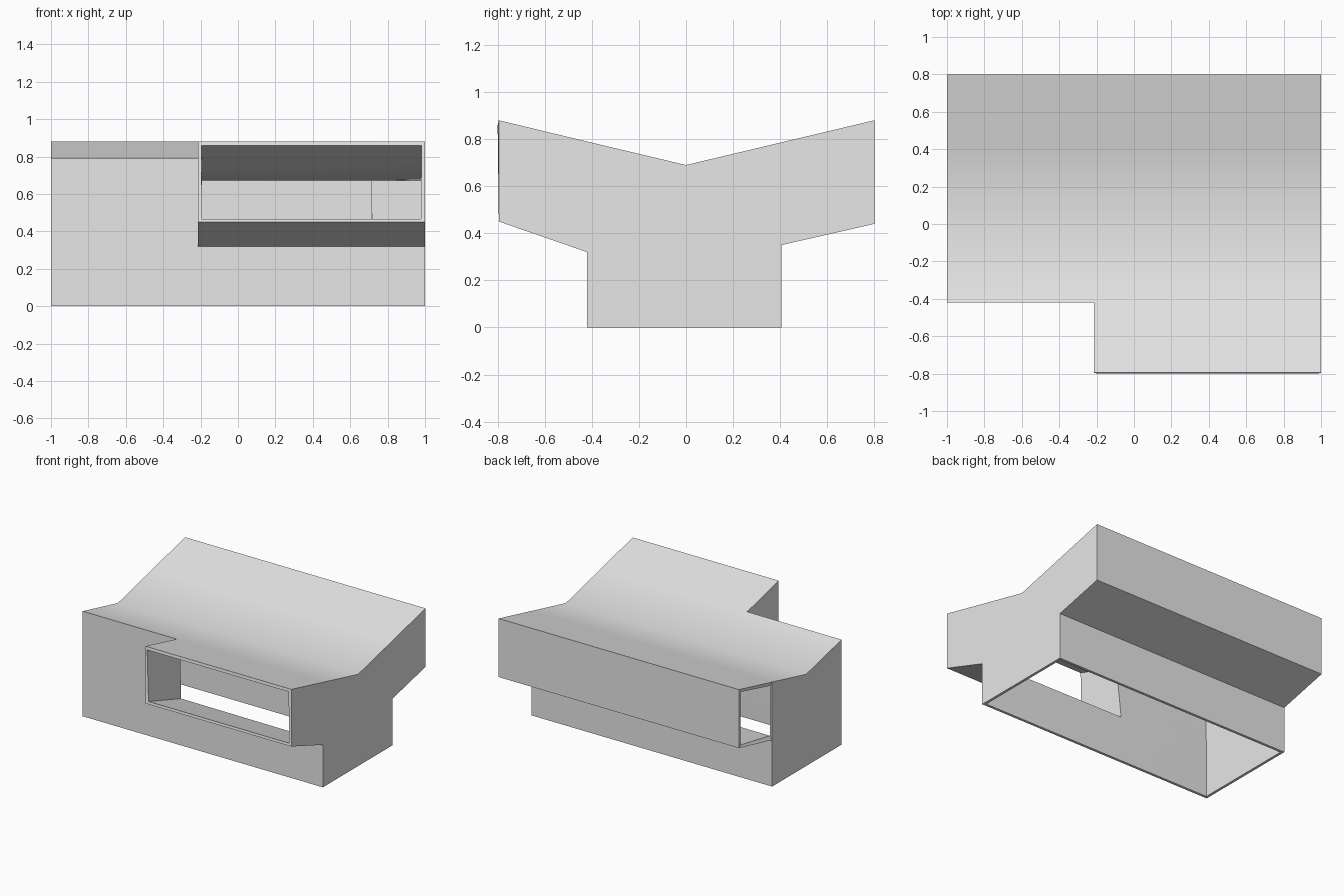
import bpy, bmesh, math

cube = bpy.data.objects.get("Cube")
if cube:
    bpy.data.objects.remove(cube, do_unlink=True)

grey = bpy.data.materials.new("plain grey")
grey.use_nodes = True
grey.diffuse_color = (0.8, 0.8, 0.8, 1)
grey.node_tree.nodes["Principled BSDF"].inputs["Base Color"].default_value = (0.8, 0.8, 0.8, 1)

LEFT, STEP, RIGHT = -1.0, -0.215, 1.0
WALL = 0.02


def roof(y):
    return 0.69 + 0.19 * abs(y) / 0.8


# Cross-section points (y, z)
front_foot, front_knee = (-0.42, 0), (-0.42, 0.32)
front_low, front_top = (-0.795, 0.45), (-0.795, 0.88)
front_eave, valley = (-0.42, roof(0.42)), (0, roof(0))
rear_eave, rear_top = (0.405, roof(0.405)), (0.8, 0.88)
rear_low, rear_knee, rear_foot = (0.8, 0.44), (0.405, 0.35), (0.405, 0)

shared = [front_eave, valley, rear_eave, rear_top, rear_low, rear_knee, rear_foot]
narrow = [front_foot, front_knee] + shared
wide_roof = [front_top] + shared
wide_floor = [front_foot, front_knee, front_low]


def make_object(name, bm):
    mesh = bpy.data.meshes.new(name)
    bm.to_mesh(mesh)
    bm.free()
    mesh.materials.append(grey)
    obj = bpy.data.objects.new(name, mesh)
    bpy.context.collection.objects.link(obj)
    return obj


def add_solidify(obj, thickness, offset):
    mod = obj.modifiers.new("wall thickness", "SOLIDIFY")
    mod.thickness, mod.offset = thickness, offset
    mod.use_even_offset = True


# Outer shell: strips along the length plus end caps, open below and at the two mouths
bm = bmesh.new()


def face(points):
    bm.faces.new([bm.verts.new(p) for p in points])


def strips(profile, x0, x1):
    for (ya, za), (yb, zb) in zip(profile, profile[1:]):
        face([(x0, ya, za), (x1, ya, za), (x1, yb, zb), (x0, yb, zb)])


def cap(profile, x):
    face([(x, y, z) for y, z in profile])


strips(narrow, LEFT, STEP)
strips(wide_roof, STEP, RIGHT)
strips(wide_floor, STEP, RIGHT)
cap(wide_floor + wide_roof, RIGHT)
cap([front_knee, front_low, front_top, front_eave], STEP)
cap([front_foot, front_knee, front_eave, valley, rear_eave, rear_knee, rear_foot], LEFT)
bmesh.ops.remove_doubles(bm, verts=bm.verts, dist=0.0005)
bmesh.ops.recalc_face_normals(bm, faces=bm.faces)
# Make sure the roof faces up so the walls thicken inward
top = max(bm.faces, key=lambda f: f.calc_center_median().z * abs(f.normal.z))
if top.normal.z < 0:
    bmesh.ops.reverse_faces(bm, faces=bm.faces)
shell = make_object("building_shell", bm)
add_solidify(shell, WALL, -1)

# Inner partition closing off the far end of the rear bay
bm = bmesh.new()
x = 0.72
y0, y1 = rear_knee[0], rear_low[0] - WALL / 2
face([(x, y0, 0.36), (x, y1, 0.45), (x, y1, roof(y1) - 0.01), (x, y0, roof(y0) - 0.01)])
face([(x, y0, 0.36), (x, y0, roof(y0) - 0.01), (0.99, y0, roof(y0) - 0.01), (0.99, y0, 0.36)])
bmesh.ops.remove_doubles(bm, verts=bm.verts, dist=0.0005)
bmesh.ops.recalc_face_normals(bm, faces=bm.faces)
partition = make_object("inner_partition", bm)
add_solidify(partition, 0.01, 0)

# Smooth the shallow roof valley, keep all other edges crisp
bpy.ops.object.select_all(action="DESELECT")
shell.select_set(True)
bpy.context.view_layer.objects.active = shell
bpy.ops.object.modifier_apply(modifier="wall thickness")
bpy.ops.object.shade_smooth_by_angle(angle=math.radians(30))
